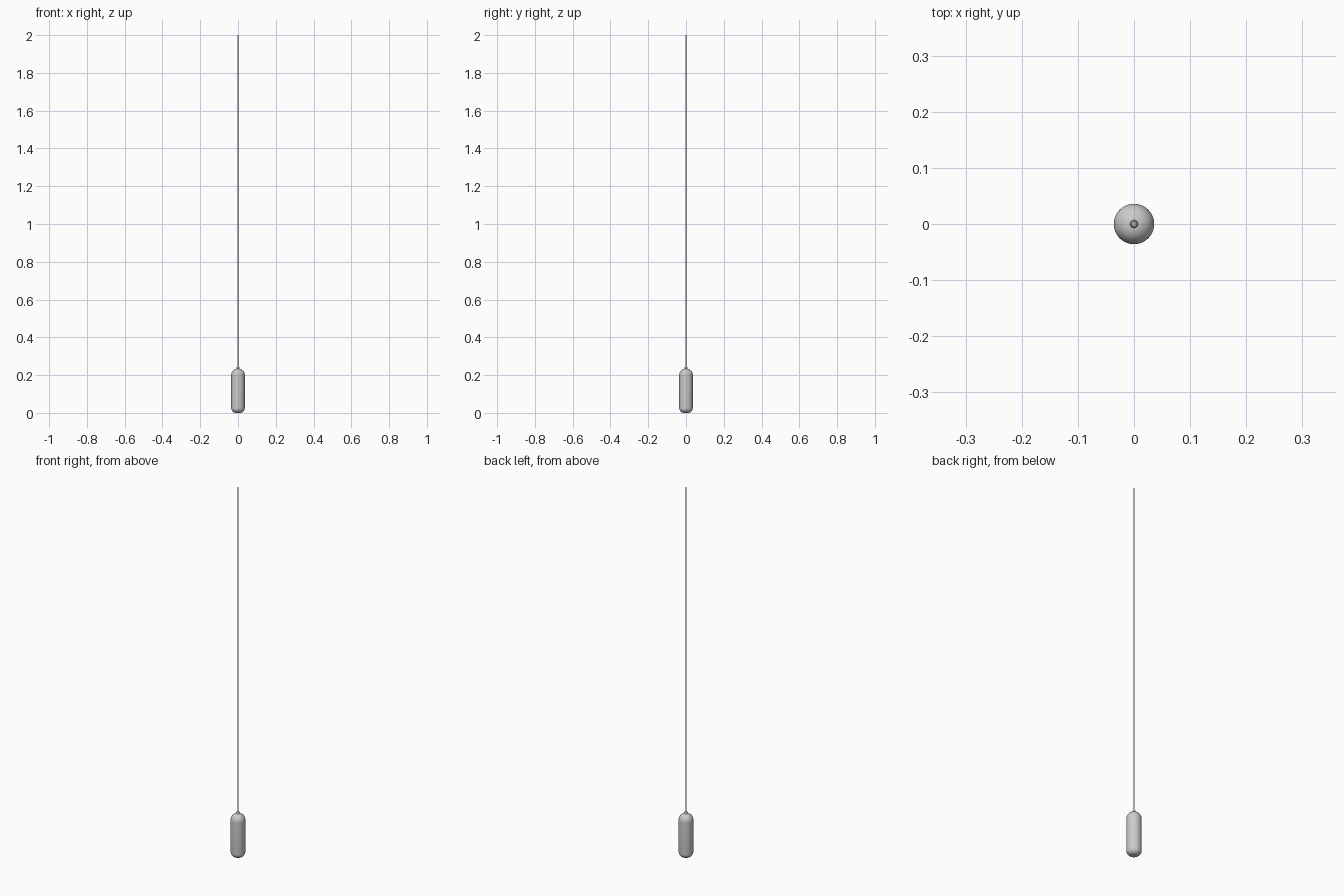
import bpy, bmesh, math

if "Cube" in bpy.data.objects:
    bpy.data.objects.remove(bpy.data.objects["Cube"])

def lathe(name, profile, steps=48):
    """Spin a list of (radius, height) points around z."""
    bm = bmesh.new()
    verts = [bm.verts.new((r, 0, z)) for r, z in profile]
    edges = [bm.edges.new(p) for p in zip(verts, verts[1:])]
    bmesh.ops.spin(bm, geom=verts + edges, cent=(0, 0, 0), axis=(0, 0, 1),
                   angle=2 * math.pi, steps=steps)
    bmesh.ops.remove_doubles(bm, verts=bm.verts, dist=1e-5)
    bmesh.ops.recalc_face_normals(bm, faces=bm.faces)
    me = bpy.data.meshes.new(name)
    bm.to_mesh(me)
    bm.free()
    ob = bpy.data.objects.new(name, me)
    bpy.context.collection.objects.link(ob)
    bpy.ops.object.select_all(action='DESELECT')
    ob.select_set(True)
    bpy.context.view_layer.objects.active = ob
    bpy.ops.object.shade_smooth_by_angle(angle=math.radians(35))
    return ob

def arc(cr, cz, rr, rz, a0, a1, n=10):
    """Points of an elliptical arc, angles in degrees."""
    pts = []
    for i in range(n + 1):
        a = math.radians(a0 + (a1 - a0) * i / n)
        pts.append((max(0, cr + rr * math.cos(a)), cz + rz * math.sin(a)))
    return pts

R, TOP = 0.036, 0.234

# pendant body: rounded bottom, straight side, domed top
lathe("pendant_body",
      [(0, 0)] + arc(R - 0.026, 0.026, 0.026, 0.026, -90, 0)
      + arc(0.004, TOP - 0.034, R - 0.004, 0.034, 0, 90) + [(0, TOP)])

# cord grip on top of the dome
lathe("cord_grip", [(0, TOP - 0.004), (0.007, TOP - 0.004), (0.007, TOP + 0.008),
                    (0.005, TOP + 0.012), (0, TOP + 0.012)], 24)

# hanging cord
lathe("cord", [(0, TOP), (0.0035, TOP), (0.0035, 2.0), (0, 2.0)], 16)
